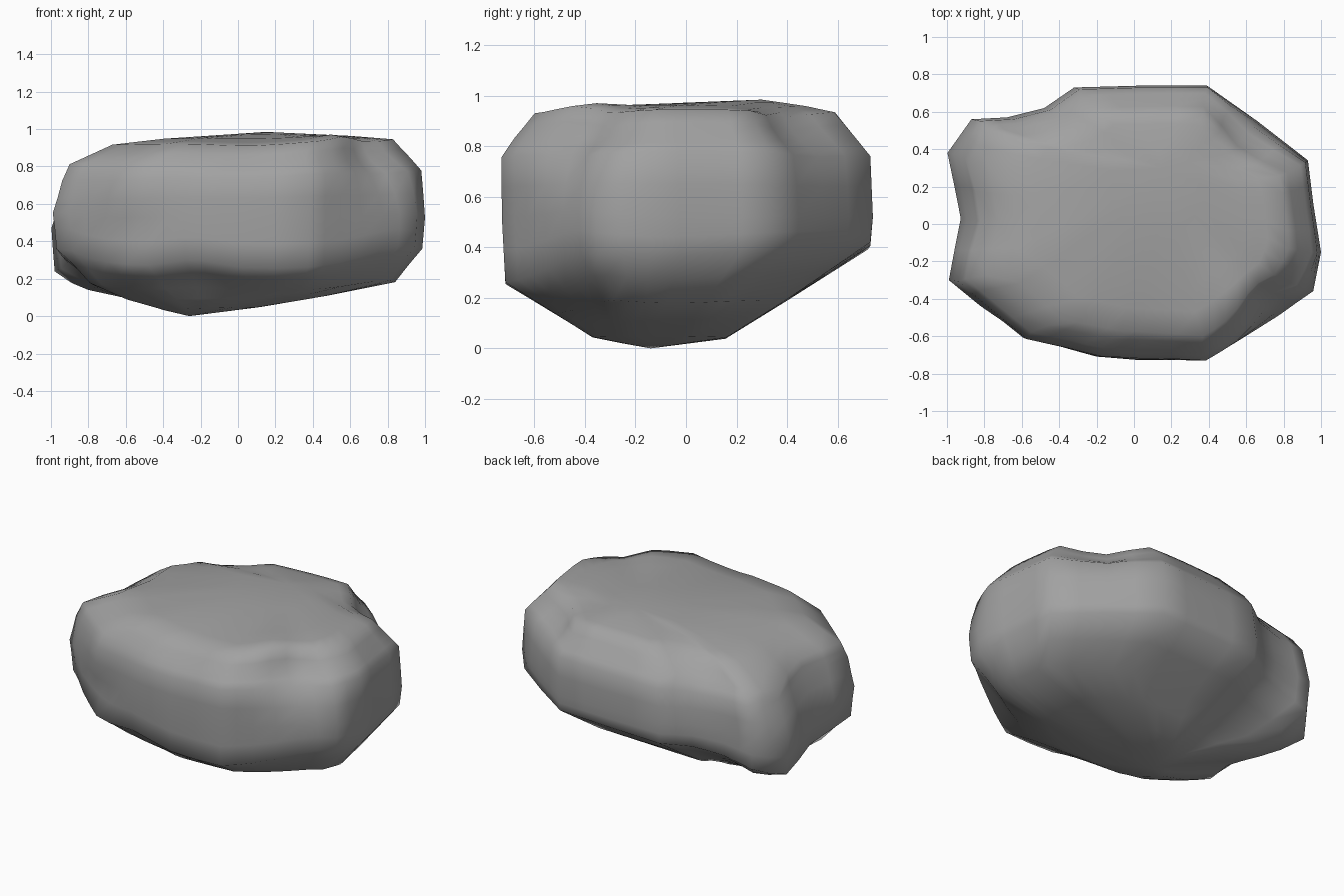
import bpy
import bmesh
import math
from mathutils import Vector

# Remove the default cube only
default_cube = bpy.data.objects.get("Cube")
if default_cube:
    bpy.data.objects.remove(default_cube, do_unlink=True)


def make_material(name, colour):
    material = bpy.data.materials.new(name)
    material.use_nodes = True
    material.diffuse_color = colour
    shader = material.node_tree.nodes.get("Principled BSDF")
    shader.inputs["Base Color"].default_value = colour
    shader.inputs["Roughness"].default_value = 0.9
    return material


# Plan outline of the boulder, counter-clockwise from the +x side
OUTLINE = [
    (1, -.15), (.96, .1), (.93, .34), (.66, .55), (.39, .74), (.04, .74),
    (-.32, .73), (-.48, .62), (-.68, .57), (-.87, .56), (-1, .38),
    (-.93, .03), (-.99, -.3), (-.82, -.44), (-.61, -.61), (-.38, -.66),
    (-.2, -.71), (.02, -.73), (.38, -.73), (.55, -.63), (.78, -.49),
    (.96, -.36),
]

# Stacked sections: x range, y range, then height with its tilt along x and y
SECTIONS = [
    ((-.4, .12), (-.37, .16), (.045, .03, 0)),
    ((-.8, .84), (-.52, .4), (.165, .015, .06)),
    ((-.98, .985), (-.715, .73), (.325, .04, .11)),
    ((-1, 1), (-.73, .74), (.52, 0, 0)),
    ((-.95, .985), (-.735, .73), (.75, .03, 0)),
    ((-.91, .93), (-.69, .67), (.83, .02, 0)),
    ((-.68, .84), (-.61, .59), (.93, .02, 0)),
    ((-.4, .6), (-.35, .48), (.955, .015, 0)),
]
BOTTOM_POINT = (-.26, -.14, 0)
TOP_POINT = (.15, .3, .985)

# Worn dents and swellings: centre, radius, push
DENTS = [
    # shoulder hollows
    ((.78, -.42, .87), .2, (-.1, .06, -.02)),
    ((.63, .45, .92), .18, (-.05, -.05, -.03)),
    ((-.9, .1, .8), .2, (.03, 0, -.01)),
    ((-.94, .35, .78), .18, (.02, 0, -.06)),
    ((-.6, .45, .92), .28, (0, 0, -.04)),
    # front brow, and the lip of the hollow beside it
    ((.08, -.62, .93), .28, (0, .03, -.02)),
    ((.54, -.4, .94), .12, (0, 0, .03)),
    # front flank beside its buttress
    ((-.62, -.58, .42), .13, (.02, .04, 0)),
    # lower rim, dropped at the back corner and raised elsewhere
    ((-.95, .38, .3), .25, (0, 0, -.09)),
    ((-.95, -.33, .28), .22, (0, 0, .11)),
    ((-.64, -.56, .25), .18, (0, 0, .04)),
    ((-.25, -.68, .24), .22, (0, 0, .06)),
    ((.85, -.43, .3), .25, (0, 0, .06)),
]


def remap(value, old_range, new_range):
    fraction = (value - old_range[0]) / (old_range[1] - old_range[0])
    return new_range[0] + fraction * (new_range[1] - new_range[0])


def add_section(bm, x_range, y_range, plane):
    xs, ys = zip(*OUTLINE)
    ring = []
    for px, py in OUTLINE:
        x = remap(px, (min(xs), max(xs)), x_range)
        y = remap(py, (min(ys), max(ys)), y_range)
        height, tilt_x, tilt_y = plane
        ring.append(bm.verts.new((x, y, height + tilt_x * x + tilt_y * y)))
    return ring


def build_boulder(material):
    bm = bmesh.new()
    rings = [add_section(bm, *section) for section in SECTIONS]
    bottom = bm.verts.new(BOTTOM_POINT)
    top = bm.verts.new(TOP_POINT)
    count = len(OUTLINE)

    # Skin the sections and close both ends with fans
    for i in range(count):
        j = (i + 1) % count
        for low, high in zip(rings, rings[1:]):
            bm.faces.new((low[i], low[j], high[j], high[i]))
        bm.faces.new((bottom, rings[0][j], rings[0][i]))
        bm.faces.new((top, rings[-1][i], rings[-1][j]))

    # Refine, then press in the dents
    bmesh.ops.subdivide_edges(bm, edges=bm.edges[:], cuts=1, use_grid_fill=True)
    for centre, radius, push in DENTS:
        for vert in bm.verts:
            distance = (vert.co - Vector(centre)).length / radius
            vert.co += Vector(push) * math.exp(-distance * distance)

    bmesh.ops.recalc_face_normals(bm, faces=bm.faces[:])
    for face in bm.faces:
        face.smooth = True
    mesh = bpy.data.meshes.new("boulder")
    bm.to_mesh(mesh)
    bm.free()
    mesh.materials.append(material)
    boulder = bpy.data.objects.new("boulder", mesh)
    bpy.context.scene.collection.objects.link(boulder)
    return boulder


build_boulder(make_material("stone grey", (.36, .36, .36, 1)))
